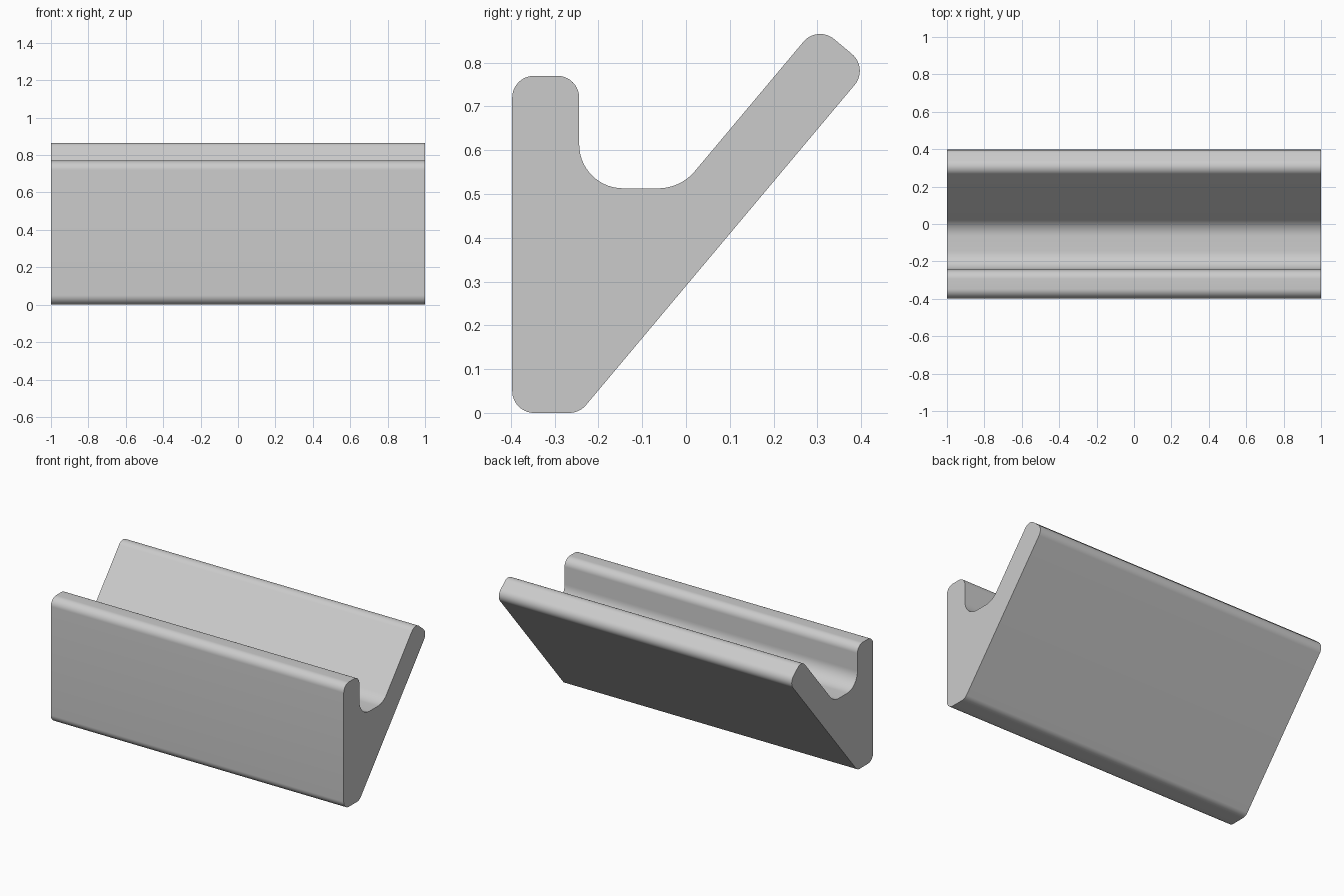
import bpy
import bmesh
from math import radians, tan, cos, sin, pi
from mathutils import Vector

cube = bpy.data.objects.get("Cube")
if cube:
    bpy.data.objects.remove(cube, do_unlink=True)

LENGTH = 2.0
WALL = 0.153            # thickness of front lip and sloped back
ROUND, HOLLOW = 0.05, 0.10
SLOPE = radians(50)
FRONT, TOP, FLOOR = -0.397, 0.77, 0.513

# Sloped back: along its length and across its thickness
along = Vector((cos(SLOPE), sin(SLOPE)))
across = Vector((-sin(SLOPE), cos(SLOPE)))
tip_low = Vector((0.4175, 0.7876))
tip_high = tip_low + across * WALL
heel = tip_low - along * (tip_low.y / along.y)
crease = tip_high - along * ((tip_high.y - FLOOR) / along.y)

# Cross-section corners (y, z) with their fillet radius
corners = [
    (Vector((FRONT, 0)), ROUND),
    (heel, ROUND),
    (tip_low, ROUND),
    (tip_high, ROUND),
    (crease, 0.11),
    (Vector((FRONT + WALL, FLOOR)), HOLLOW),
    (Vector((FRONT + WALL, TOP)), ROUND),
    (Vector((FRONT, TOP)), ROUND),
]


def fillet(before, corner, after, radius, steps=14):
    """Return the points of an arc rounding one corner."""
    a = (before - corner).normalized()
    b = (after - corner).normalized()
    half = a.angle(b) / 2
    start = corner + a * (radius / tan(half))
    centre = corner + (a + b).normalized() * (radius / sin(half))
    spoke = (start - centre).normalized()
    turn = pi - 2 * half
    points = []
    for i in range(steps + 1):
        t = turn * i / steps
        points.append(centre + radius * (spoke * cos(t) - a * sin(t)))
    return points


profile = []
for i, (corner, radius) in enumerate(corners):
    before = corners[i - 1][0]
    after = corners[(i + 1) % len(corners)][0]
    profile += fillet(before, corner, after, radius)

# Extrude the cross-section along x
bm = bmesh.new()
end = bm.faces.new([bm.verts.new((-LENGTH / 2, p.x, p.y)) for p in profile])
result = bmesh.ops.extrude_face_region(bm, geom=[end], use_keep_orig=True)
moved = [v for v in result["geom"] if isinstance(v, bmesh.types.BMVert)]
bmesh.ops.translate(bm, verts=moved, vec=(LENGTH, 0, 0))
bmesh.ops.recalc_face_normals(bm, faces=bm.faces)
mesh = bpy.data.meshes.new("holder_body")
bm.to_mesh(mesh)
bm.free()

# Plain grey material
grey = bpy.data.materials.new("plain grey")
grey.use_nodes = True
colour = (0.6, 0.6, 0.6, 1)
grey.diffuse_color = colour
grey.node_tree.nodes["Principled BSDF"].inputs["Base Color"].default_value = colour
mesh.materials.append(grey)

body = bpy.data.objects.new("holder_body", mesh)
bpy.context.collection.objects.link(body)
bpy.ops.object.select_all(action="DESELECT")
body.select_set(True)
bpy.context.view_layer.objects.active = body
bpy.ops.object.shade_smooth_by_angle(angle=radians(30))
